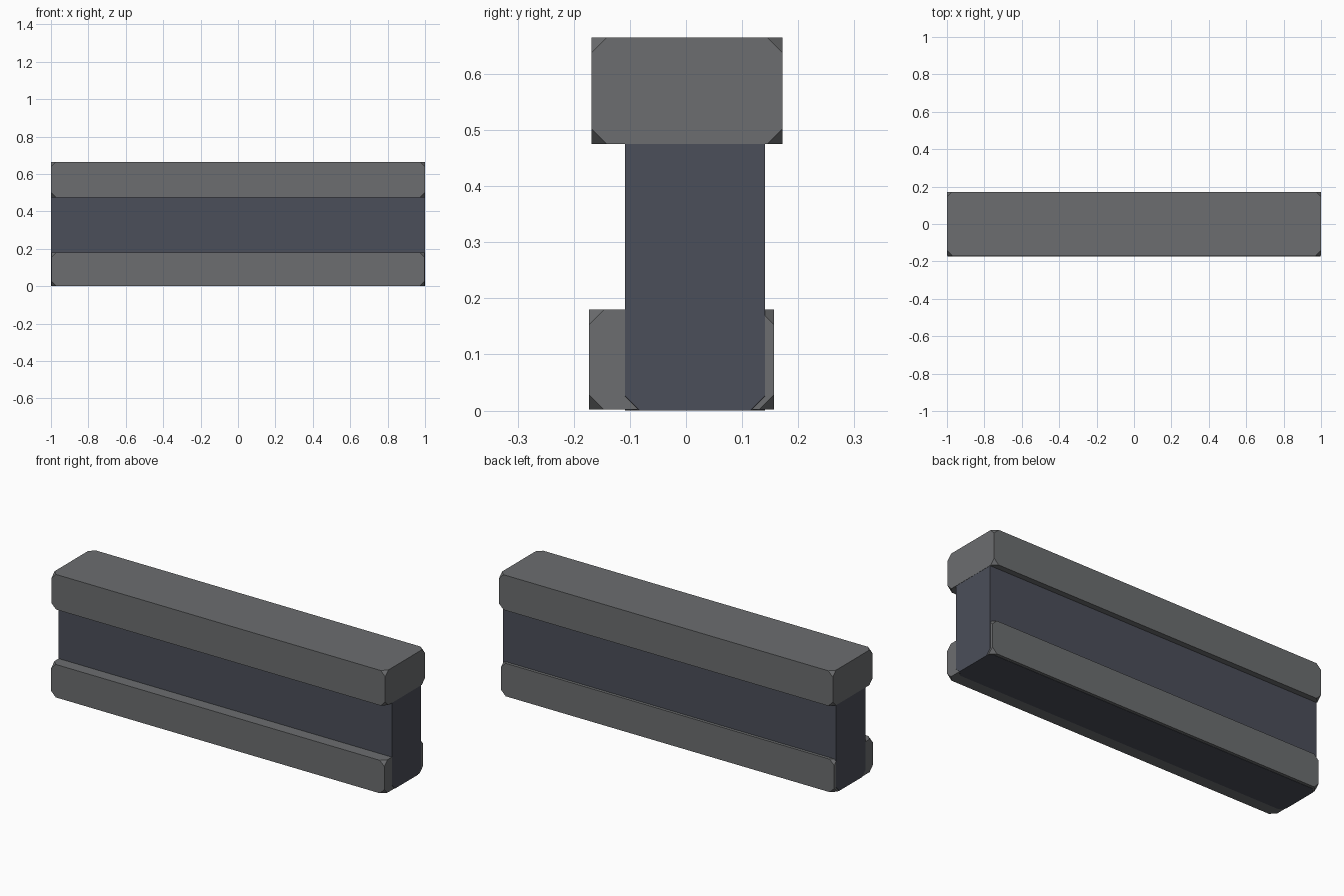
import bpy, bmesh
from mathutils import Matrix, Vector

if "Cube" in bpy.data.objects:
    bpy.data.objects.remove(bpy.data.objects["Cube"])


def material(name, color):
    m = bpy.data.materials.new(name)
    m.diffuse_color = (*color, 1)
    m.use_nodes = True
    m.node_tree.nodes["Principled BSDF"].inputs["Base Color"].default_value = m.diffuse_color
    return m


def beam(name, half_length, y0, y1, z0, z1, mat, cut=0.027):
    """Long box with its eight corners clipped, long edges kept sharp."""
    bm = bmesh.new()
    size = Vector((half_length * 2, y1 - y0, z1 - z0))
    centre = Vector((0, (y0 + y1) / 2, (z0 + z1) / 2))
    bmesh.ops.create_cube(bm, size=1, matrix=Matrix.LocRotScale(centre, None, size))
    bmesh.ops.bevel(bm, geom=bm.verts[:], offset=cut, offset_type='OFFSET',
                    segments=1, affect='VERTICES')
    bmesh.ops.recalc_face_normals(bm, faces=bm.faces[:])
    mesh = bpy.data.meshes.new(name)
    bm.to_mesh(mesh)
    bm.free()
    mesh.materials.append(mat)
    obj = bpy.data.objects.new(name, mesh)
    bpy.context.collection.objects.link(obj)
    return obj


steel = material("grey_steel", (0.15, 0.155, 0.16))
dark = material("dark_blue_steel", (0.07, 0.077, 0.1))

# Wide upper and lower flanges
beam("upper_flange", 1.0, -0.168, 0.172, 0.475, 0.665, steel)
beam("lower_flange", 0.998, -0.173, 0.157, 0.0015, 0.18, steel)

# Narrow dark web running through both flanges
beam("web", 0.999, -0.109, 0.141, 0.0, 0.627, dark)
